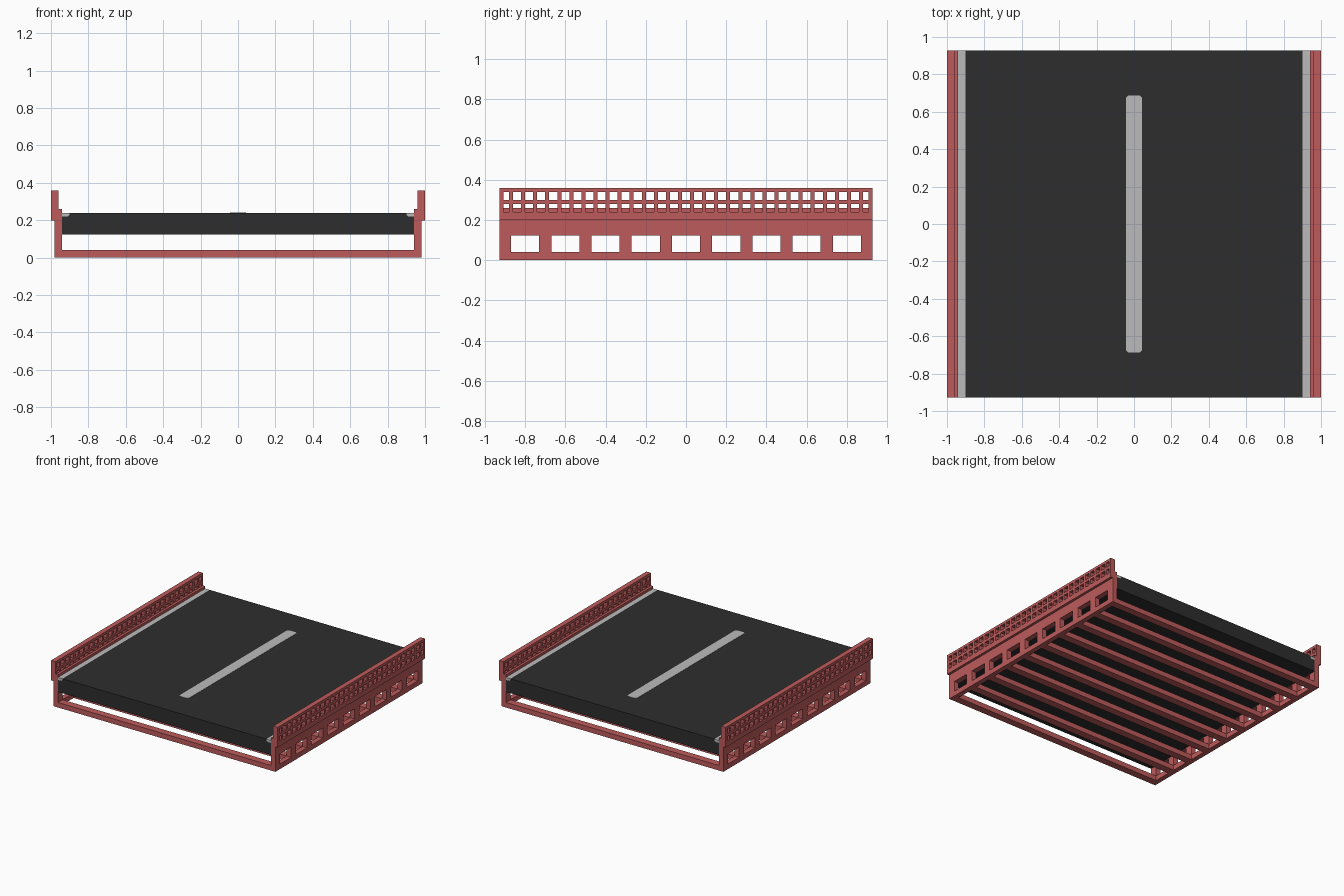
import bpy
import bmesh

if "Cube" in bpy.data.objects:
    bpy.data.objects.remove(bpy.data.objects["Cube"], do_unlink=True)

L = 0.928  # half length of the span


def material(name, rgb):
    m = bpy.data.materials.new(name)
    m.use_nodes = True
    m.diffuse_color = (*rgb, 1)
    m.node_tree.nodes["Principled BSDF"].inputs["Base Color"].default_value = (*rgb, 1)
    return m


RED = material("red paint", (0.51, 0.105, 0.105))
BLACK = material("black deck", (0.027, 0.027, 0.027))
GREY = material("light grey", (0.50, 0.50, 0.50))


def finish(name, bm, mat):
    bmesh.ops.recalc_face_normals(bm, faces=bm.faces)
    mesh = bpy.data.meshes.new(name)
    bm.to_mesh(mesh)
    bm.free()
    mesh.materials.append(mat)
    ob = bpy.data.objects.new(name, mesh)
    bpy.context.collection.objects.link(ob)
    return ob


def extrude(bm, vec):
    r = bmesh.ops.extrude_face_region(bm, geom=bm.faces[:], use_keep_orig=True)
    verts = [g for g in r["geom"] if isinstance(g, bmesh.types.BMVert)]
    bmesh.ops.translate(bm, verts=verts, vec=vec)


def prism(name, points, axis, start, end, mat):
    """Extrude an outline along y (points are x, z) or z (points are x, y)."""
    bm = bmesh.new()
    place = (lambda a, b: (a, start, b)) if axis == "y" else (lambda a, b: (a, b, start))
    bm.faces.new([bm.verts.new(place(a, b)) for a, b in points])
    d = end - start
    extrude(bm, (0, d, 0) if axis == "y" else (0, 0, d))
    return finish(name, bm, mat)


def rect(a0, a1, b0, b1):
    return [(a0, b0), (a1, b0), (a1, b1), (a0, b1)]


def panel(name, x0, x1, ys, zs, hole_rows, mat):
    """Pierced panel: odd columns are openings in the given rows."""
    bm = bmesh.new()
    grid = [[bm.verts.new((x0, y, z)) for z in zs] for y in ys]
    for i in range(len(ys) - 1):
        for j in range(len(zs) - 1):
            if i % 2 == 1 and j in hole_rows:
                continue
            bm.faces.new((grid[i][j], grid[i + 1][j], grid[i + 1][j + 1], grid[i][j + 1]))
    extrude(bm, (x1 - x0, 0, 0))
    return finish(name, bm, mat)


# Column breaks of the big girder windows and the small railing openings
window_ys = [-L]
for k in range(-4, 5):
    window_ys += [0.2 * k - 0.07, 0.2 * k + 0.07]
window_ys.append(L)

rail_ys = [-L]
for k in range(-15, 16):
    rail_ys += [max(0.06 * k - 0.02, -0.908), min(0.06 * k + 0.02, 0.908)]
rail_ys.append(L)

# Side girders, inner lips, railings and deck edge strips
for side, s in (("left", 1), ("right", -1)):
    panel(side + "_girder", s * 0.94, s * 0.98, window_ys, [0, 0.04, 0.122, 0.2], {1}, RED)
    prism(side + "_inner_lip", rect(s * 0.94, s * 0.96, 0.2, 0.26), "y", -L, L, RED)
    panel(side + "_railing", s * 0.96, s * 1.0, rail_ys,
          [0.2, 0.24, 0.28, 0.30, 0.34, 0.36], {1, 3}, RED)
    strip = [(s * 0.94, 0.22), (s * 0.91, 0.22), (s * 0.90, 0.23),
             (s * 0.90, 0.24), (s * 0.94, 0.24)]
    prism(side + "_edge_strip", strip, "y", -L, L, GREY)

# Cross beams under the girder piers
for i in range(10):
    y = -0.9 + 0.2 * i
    lo, hi = max(y - 0.03, -L), min(y + 0.03, L)
    prism(f"cross_beam_{i + 1}", rect(-0.94, 0.94, 0, 0.04), "y", lo, hi, RED)

# Deck slab, notched for the edge strips
half = [(0.94, 0.125), (0.94, 0.22), (0.91, 0.22), (0.90, 0.23), (0.90, 0.24)]
prism("deck", half + [(-x, z) for x, z in reversed(half)], "y", -L, L, BLACK)

# Centre marking with clipped corners
w, h, c = 0.042, 0.688, 0.012
mark = [(w, -h + c), (w, h - c), (w - c, h), (-w + c, h),
        (-w, h - c), (-w, -h + c), (-w + c, -h), (w - c, -h)]
prism("centre_marking", mark, "z", 0.238, 0.242, GREY)
